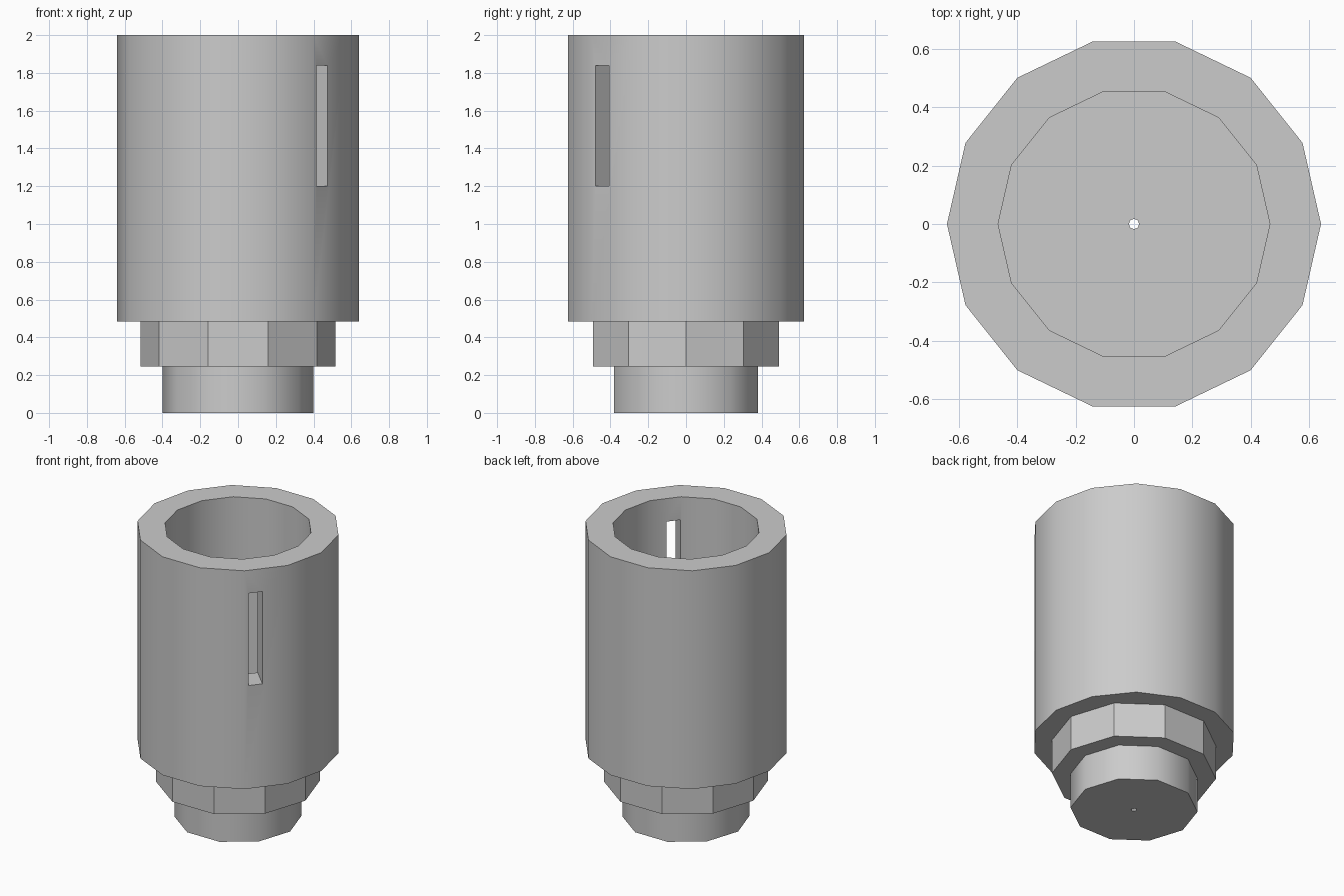
import bpy
from math import radians, cos, sin

if "Cube" in bpy.data.objects:
    bpy.data.objects.remove(bpy.data.objects["Cube"])


def cylinder(name, radius, z0, z1, sides):
    # Prism with its first corner on +x
    bpy.ops.mesh.primitive_cylinder_add(
        vertices=sides, radius=radius, depth=z1 - z0,
        location=(0, 0, (z0 + z1) / 2), rotation=(0, 0, radians(90)))
    obj = bpy.context.object
    obj.name = name
    bpy.ops.object.transform_apply(location=True, rotation=True, scale=True)
    # Half-facet correction for side counts where a corner misses +x
    if not any(abs(v.co.x - radius) < 1e-4 for v in obj.data.vertices):
        obj.rotation_euler.z = radians(180 / sides)
        bpy.ops.object.transform_apply(rotation=True)
    return obj


def combine(target, other, operation):
    mod = target.modifiers.new(operation.title(), 'BOOLEAN')
    mod.operation = operation
    mod.solver = 'EXACT'
    mod.object = other
    bpy.context.view_layer.objects.active = target
    bpy.ops.object.modifier_apply(modifier=mod.name)
    bpy.data.objects.remove(other, do_unlink=True)


# Main barrel with a stepped collar and foot beneath
holder = cylinder("stepped_holder", 0.64, 0.485, 2.0, 14)
combine(holder, cylinder("collar", 0.517, 0.245, 0.6, 10), 'UNION')
combine(holder, cylinder("foot", 0.40, 0.0, 0.3, 10), 'UNION')

# Open cavity and the small hole through the floor
combine(holder, cylinder("cavity", 0.465, 0.51, 2.2, 14), 'DIFFERENCE')
combine(holder, cylinder("pinhole", 0.018, -0.1, 0.7, 8), 'DIFFERENCE')

# Tall slot through the wall, towards the front right
angle = radians(-45)
bpy.ops.mesh.primitive_cube_add(
    size=1, location=(0.55 * cos(angle), 0.55 * sin(angle), 1.52),
    rotation=(0, 0, angle))
slot = bpy.context.object
slot.name = "slot"
slot.scale = (0.5, 0.092, 0.64)
bpy.ops.object.transform_apply(location=True, rotation=True, scale=True)
combine(holder, slot, 'DIFFERENCE')

# Soft barrel and foot, faceted collar
bpy.ops.object.select_all(action='DESELECT')
holder.select_set(True)
bpy.context.view_layer.objects.active = holder
bpy.ops.object.shade_smooth_by_angle(angle=radians(37))
for face in holder.data.polygons:
    if 0.25 < face.center.z < 0.48:
        face.use_smooth = False
